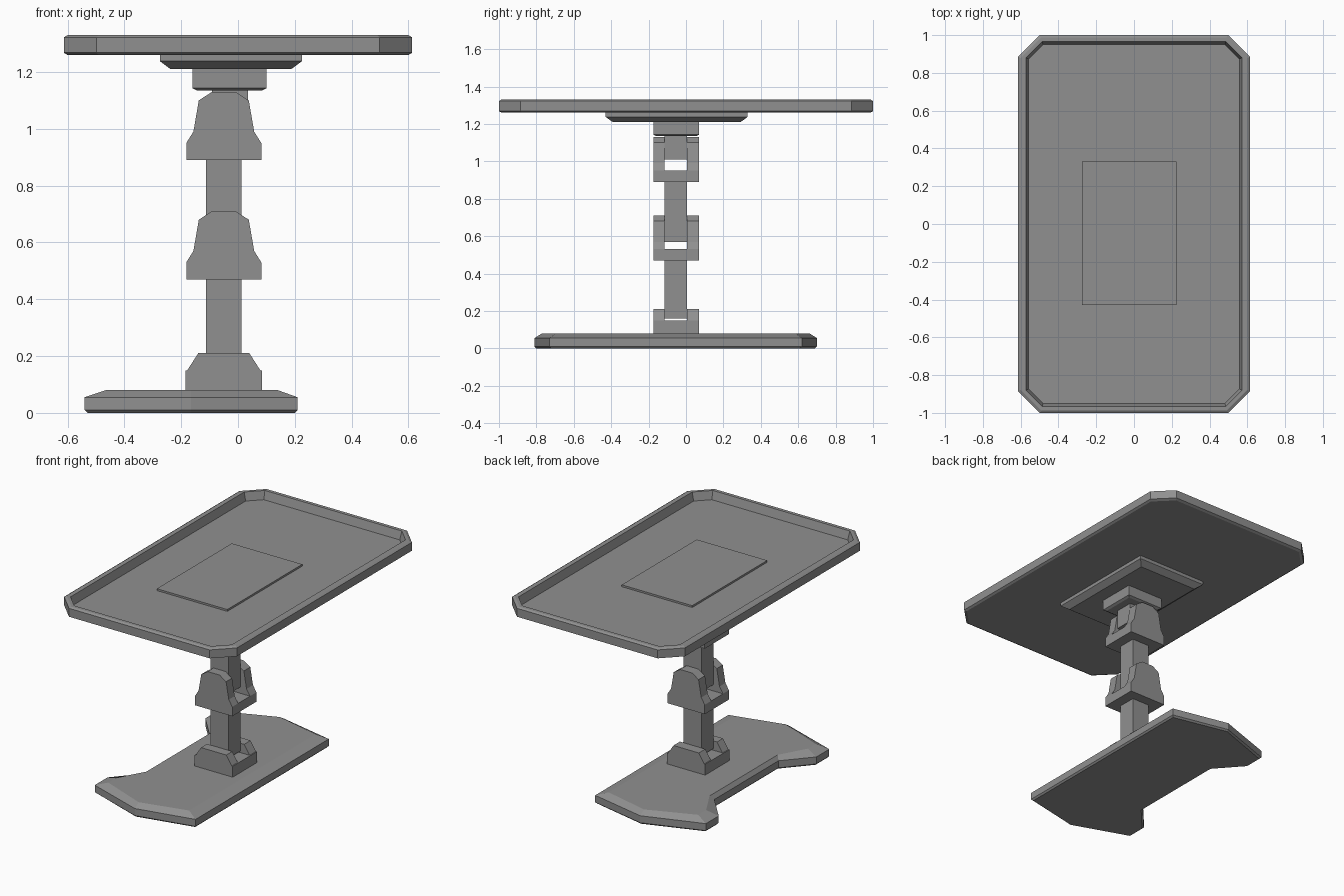
import bpy, bmesh

cube = bpy.data.objects.get("Cube")
if cube:
    bpy.data.objects.remove(cube, do_unlink=True)

grey = bpy.data.materials.new("plain grey")
grey.use_nodes = True
colour = (0.28, 0.28, 0.28, 1)
grey.diffuse_color = colour
grey.node_tree.nodes["Principled BSDF"].inputs["Base Color"].default_value = colour


def loft(name, rings):
    """Skin a stack of equal-length point rings and cap both ends."""
    bm = bmesh.new()
    loops = [[bm.verts.new(p) for p in ring] for ring in rings]
    n = len(loops[0])
    for a, b in zip(loops, loops[1:]):
        for i in range(n):
            j = (i + 1) % n
            bm.faces.new((a[i], a[j], b[j], b[i]))
    bm.faces.new(loops[0][::-1])
    bm.faces.new(loops[-1])
    bmesh.ops.recalc_face_normals(bm, faces=bm.faces)
    mesh = bpy.data.meshes.new(name)
    bm.to_mesh(mesh)
    bm.free()
    mesh.materials.append(grey)
    obj = bpy.data.objects.new(name, mesh)
    bpy.context.collection.objects.link(obj)
    return obj


def rect(x0, x1, y0, y1, z, inset=0):
    x0, x1, y0, y1 = x0 + inset, x1 - inset, y0 + inset, y1 - inset
    return [(x0, y0, z), (x1, y0, z), (x1, y1, z), (x0, y1, z)]


def box(name, x0, x1, y0, y1, z0, z1):
    return loft(name, [rect(x0, x1, y0, y1, z0), rect(x0, x1, y0, y1, z1)])


def octagon(x, y, cut, z):
    """Rectangle of half sizes x, y with clipped corners."""
    return [(-x, cut - y, z), (cut - x, -y, z), (x - cut, -y, z), (x, cut - y, z),
            (x, y - cut, z), (x - cut, y, z), (cut - x, y, z), (-x, y - cut, z)]


MID = -0.055  # y of the stand's centre line


def foot_ring(half, z):
    """Mirror half an outline across the stand's centre line."""
    return ([(x, MID + y, z) for x, y in half] +
            [(x, MID - y, z) for x, y in reversed(half)])


# Foot plate with a notch on one long side and a sloped upper edge
outline = [(0.21, 0.675), (-0.165, 0.755), (-0.54, 0.625), (-0.54, 0.495), (-0.39, 0.325)]
under = [(0.2, 0.665), (-0.165, 0.745), (-0.53, 0.615), (-0.53, 0.5), (-0.38, 0.33)]
upper = [(0.14, 0.64), (-0.165, 0.715), (-0.465, 0.595), (-0.465, 0.515), (-0.37, 0.345)]
loft("foot_plate", [foot_ring(under, 0), foot_ring(outline, 0.01),
                    foot_ring(outline, 0.055), foot_ring(upper, 0.08)])

# Forked brackets: a block with two cheeks around the post
CX = -0.05
Y0, Y1, Y2, Y3 = -0.175, -0.115, 0.005, 0.07


def bracket(name, z, half, base):
    wide = half[0][0]
    box(name + "_block", CX - wide, CX + wide, Y0, Y3, z, z + base)
    profile = half + [(-x, h) for x, h in reversed(half)]
    for side, a, b in (("front", Y0, Y1), ("back", Y2, Y3)):
        loft(name + "_" + side + "_cheek",
             [[(CX + x, y, z + h) for x, h in profile] for y in (a, b)])


bracket("foot_bracket", 0.08, [(0.135, 0), (0.135, 0.06), (0.09, 0.13)], 0.07)
tall = [(0.132, 0), (0.132, 0.06), (0.107, 0.1), (0.088, 0.21), (0.042, 0.24)]
for name, z in (("middle_bracket", 0.47), ("top_bracket", 0.89)):
    bracket(name, z, tall, 0.06)

# Posts between the brackets
for name, x, z0, z1 in (("lower_post", CX, 0.16, 0.47),
                        ("upper_post", CX, 0.57, 0.89),
                        ("neck_post", -0.028, 1.01, 1.15)):
    box(name, x - 0.063, x + 0.063, Y1, Y2, z0, z1)

# Mounting block and flared support that passes through the tray
loft("mounting_block", [rect(-0.16, 0.1, Y0, Y3, 1.135, 0.015),
                        rect(-0.16, 0.1, Y0, Y3, 1.143),
                        rect(-0.16, 0.1, Y0, Y3, 1.21)])
support = (-0.275, 0.225, -0.43, 0.33)
loft("tray_support", [rect(*support, 1.21, 0.038), rect(*support, 1.238),
                      rect(*support, 1.29)])

# Table tray with clipped corners, raised rim and sunken floor
loft("table_tray", [octagon(0.6, 0.985, 0.11, 1.26), octagon(0.613, 1.0, 0.114, 1.268),
                    octagon(0.613, 1.0, 0.114, 1.322), octagon(0.6, 0.988, 0.11, 1.33),
                    octagon(0.572, 0.966, 0.086, 1.33), octagon(0.558, 0.95, 0.076, 1.278)])
